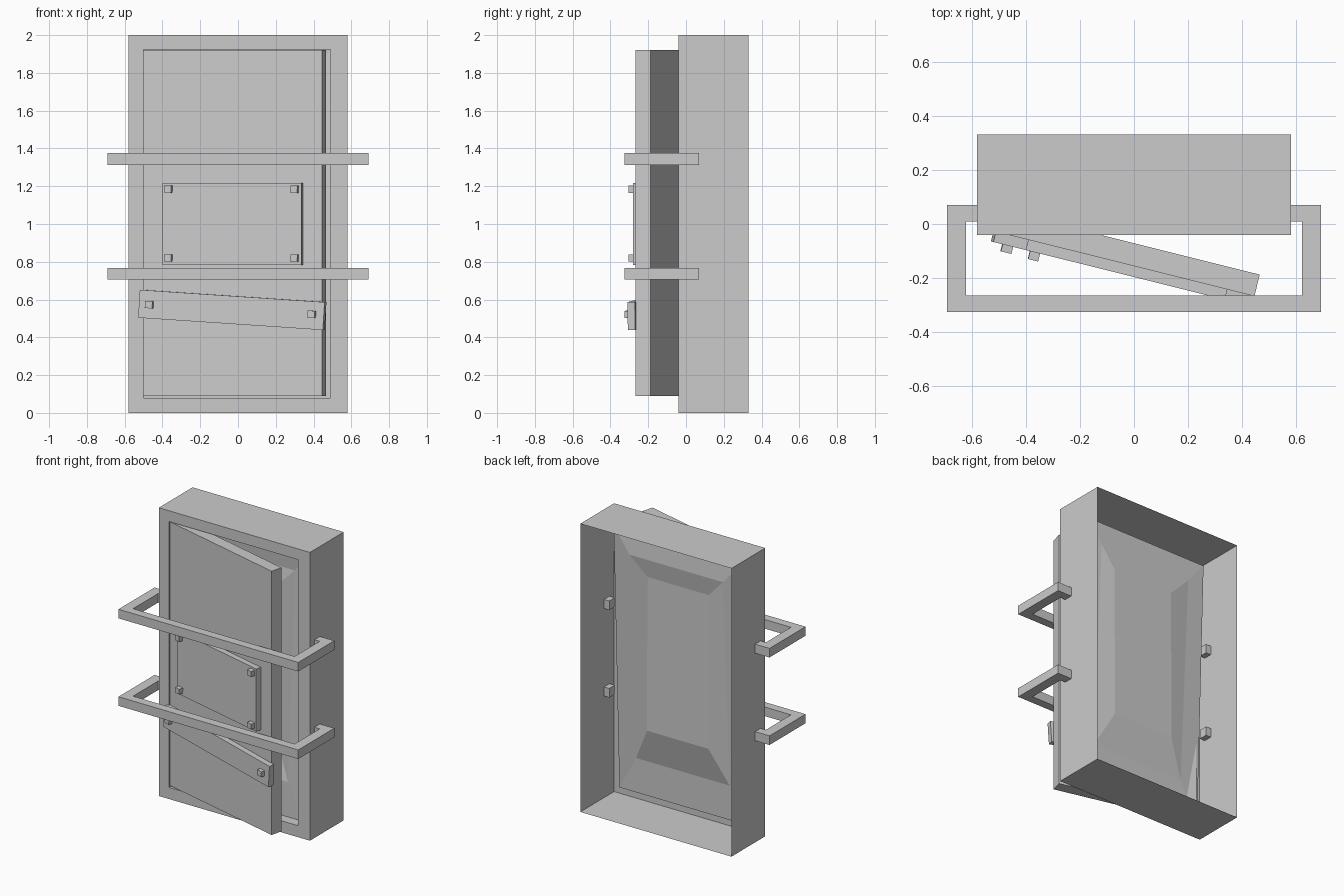
import bpy, bmesh
from math import radians
from mathutils import Matrix, Vector

if "Cube" in bpy.data.objects:
    bpy.data.objects.remove(bpy.data.objects["Cube"])


def make_object(name, bm):
    bmesh.ops.recalc_face_normals(bm, faces=bm.faces)
    mesh = bpy.data.meshes.new(name)
    bm.to_mesh(mesh)
    bm.free()
    ob = bpy.data.objects.new(name, mesh)
    bpy.context.collection.objects.link(ob)
    return ob


# Hinge frame: the open door and everything nailed to it share this transform
HINGE = Matrix.Translation((-0.5, -0.03, 0)) @ Matrix.Rotation(radians(-14), 4, 'Z')


def door_box(name, centre, size, tilt=0):
    bm = bmesh.new()
    bmesh.ops.create_cube(bm, size=1)
    bmesh.ops.scale(bm, vec=size, verts=bm.verts)
    bm.transform(HINGE @ Matrix.Translation(centre) @ Matrix.Rotation(radians(tilt), 4, 'Y'))
    return make_object(name, bm)


# Frame: thin open-backed shell, front opening and a dished, slightly leaning back panel
# Each ring: left, right, bottom, top, y at bottom, y at top
rings = [
    (-0.58, 0.58, 0.0, 2.0, 0.33, 0.33),
    (-0.58, 0.58, 0.0, 2.0, -0.04, -0.04),
    (-0.50, 0.49, 0.08, 1.925, -0.04, -0.04),
    (-0.50, 0.49, 0.08, 1.925, 0.03, 0.093),
    (-0.36, 0.36, 0.32, 1.76, 0.033, 0.108),
    (-0.235, 0.235, 0.565, 1.63, 0.092, 0.087),
]
bm = bmesh.new()
loops = [[bm.verts.new(p) for p in ((l, yb, b), (r, yb, b), (r, yt, t), (l, yt, t))]
         for l, r, b, t, yb, yt in rings]
for a, b in zip(loops, loops[1:]):
    for i in range(4):
        j = (i + 1) % 4
        bm.faces.new((a[i], a[j], b[j], b[i]))
bm.faces.new(loops[-1])
make_object("frame", bm)

# Door slab
door_box("door", (0.487, 0.04, 1.005), (0.974, 0.082, 1.83))

# Cover panel with corner nails
door_box("cover_panel", (0.492, -0.02, 1.0), (0.758, 0.04, 0.435))
for u in (0.148, 0.837):
    for z in (0.82, 1.185):
        door_box("panel_nail", (u, -0.05, z), (0.038, 0.04, 0.038), 2)

# Crooked plank with two nails
door_box("plank", (0.489, -0.02, 0.545), (1.01, 0.04, 0.148), 3.7)
for u, z in ((0.044, 0.573), (0.93, 0.522)):
    door_box("plank_nail", (u, -0.047, z), (0.04, 0.04, 0.038), 3.7)

# Barring straps: C-shaped profile with ends turned into the frame sides
half = [(0.69, -0.325), (0.69, 0.07), (0.54, 0.07), (0.54, 0.01), (0.62, 0.01), (0.62, -0.265)]
profile = half + [(-x, y) for x, y in reversed(half)]
for z in (0.705, 1.312):
    bm = bmesh.new()
    face = bm.faces.new([bm.verts.new((x, y, z)) for x, y in profile])
    ext = bmesh.ops.extrude_face_region(bm, geom=[face])
    top = [v for v in ext["geom"] if isinstance(v, bmesh.types.BMVert)]
    bmesh.ops.translate(bm, vec=Vector((0, 0, 0.063)), verts=top)
    if not any(f.calc_center_median().z <= z + 1e-4 for f in bm.faces):
        bm.faces.new([v for v in bm.verts if abs(v.co.z - z) < 1e-4])
    make_object("strap", bm)
